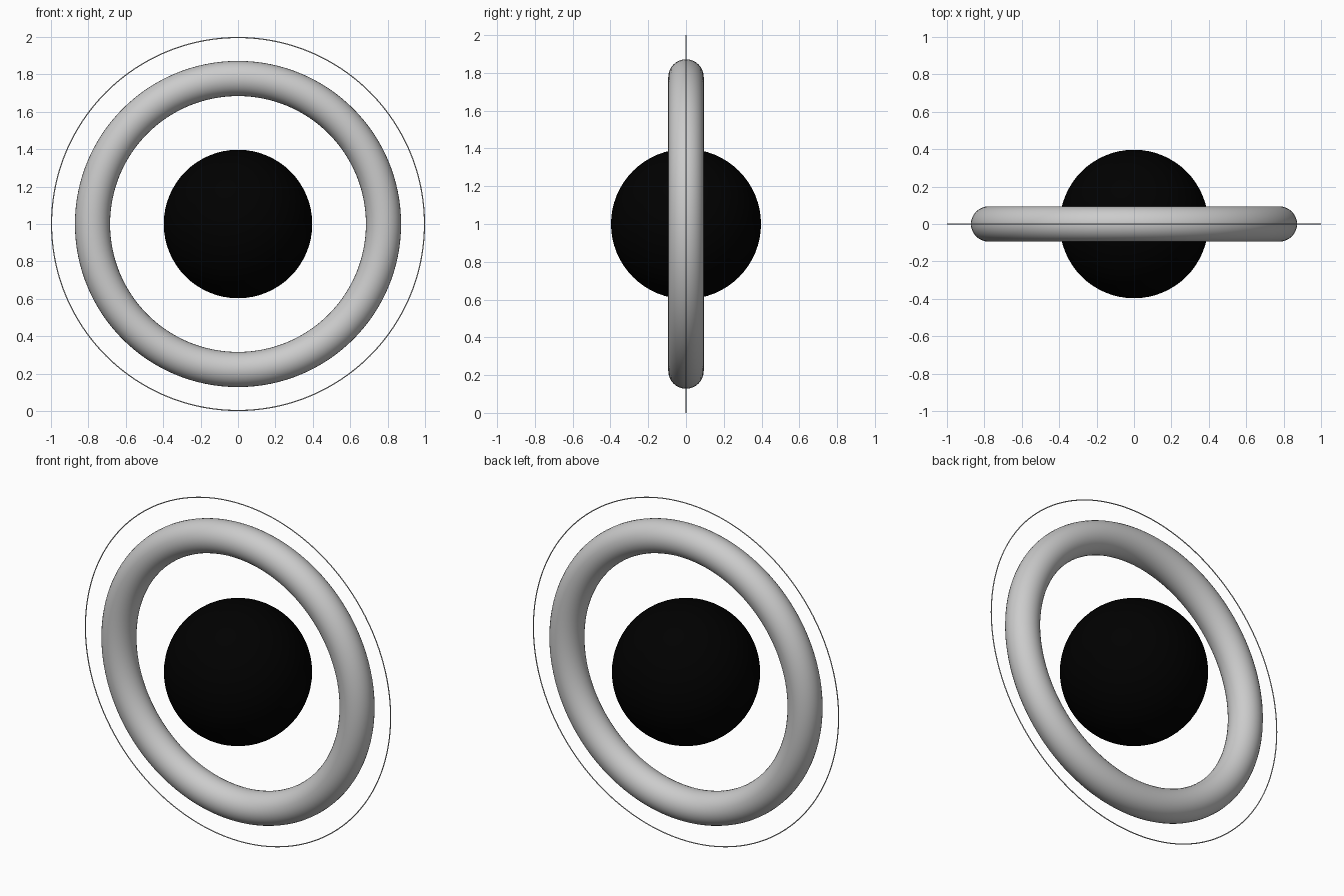
import bpy, math

if "Cube" in bpy.data.objects:
    bpy.data.objects.remove(bpy.data.objects["Cube"])

CENTRE = (0, 0, 1)


def finish(name):
    ob = bpy.context.object
    ob.name = name
    bpy.ops.object.shade_smooth()
    return ob


def upright_ring(name, major, minor, around, section):
    # torus standing in the xz plane
    bpy.ops.mesh.primitive_torus_add(
        location=CENTRE, rotation=(math.pi / 2, 0, 0),
        major_radius=major, minor_radius=minor,
        major_segments=around, minor_segments=section)
    return finish(name)


# black central ball
bpy.ops.mesh.primitive_uv_sphere_add(segments=64, ring_count=32, radius=0.397, location=CENTRE)
ball = finish("central_sphere")
black = bpy.data.materials.new("black")
black.diffuse_color = (0.0, 0.0, 0.0, 1)
black.use_nodes = True
black.node_tree.nodes["Principled BSDF"].inputs["Base Color"].default_value = black.diffuse_color
ball.data.materials.append(black)

# thick tube ring and the hair-thin outer ring
upright_ring("thick_ring", 0.778, 0.094, 128, 32)
upright_ring("thin_outer_ring", 0.997, 0.003, 192, 8)
